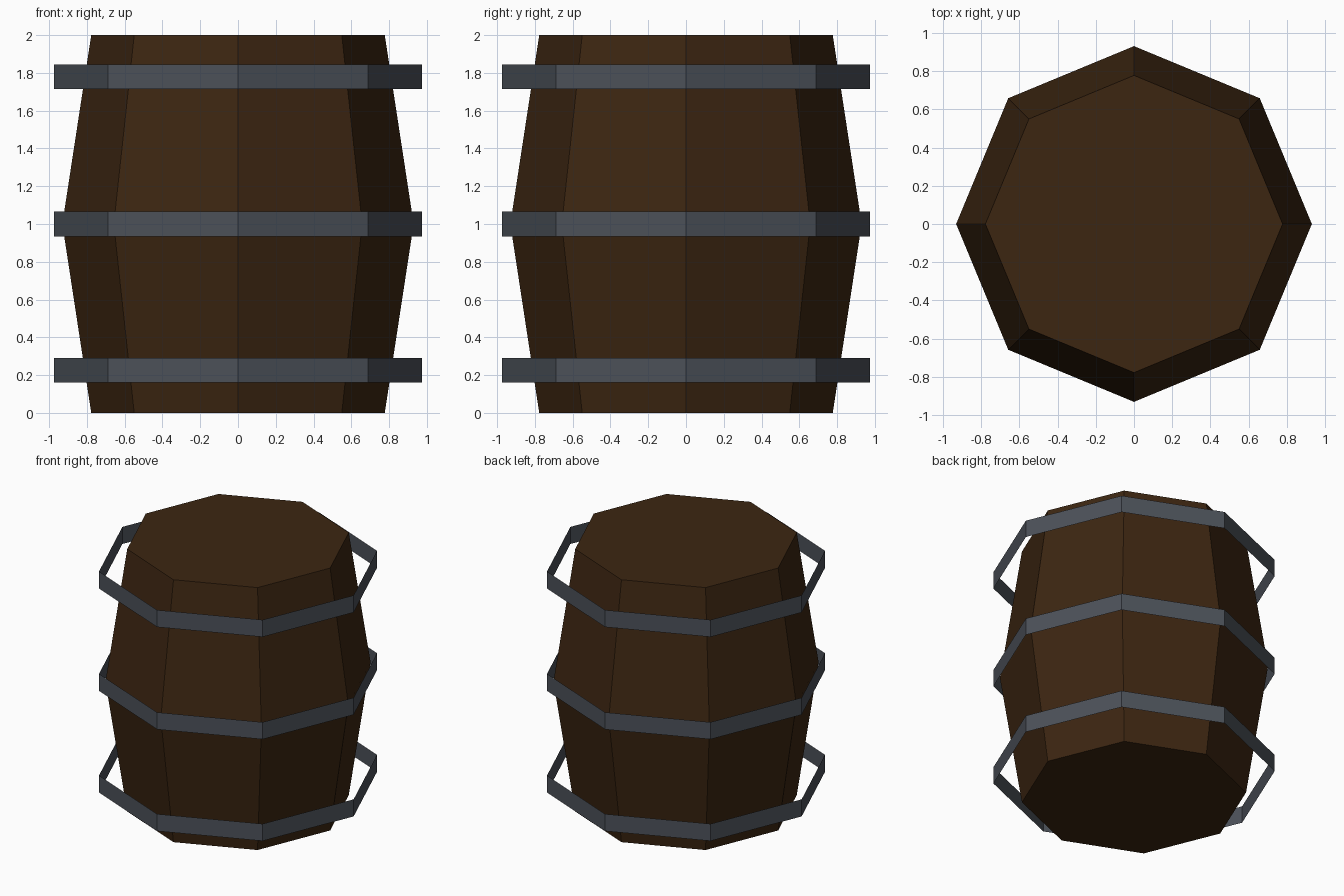
import bpy
import bmesh
from math import cos, sin, tau

cube = bpy.data.objects.get("Cube")
if cube:
    bpy.data.objects.remove(cube, do_unlink=True)

SIDES = 8


def make_material(name, rgb):
    mat = bpy.data.materials.new(name)
    mat.use_nodes = True
    color = (*rgb, 1.0)
    mat.diffuse_color = color
    shader = mat.node_tree.nodes["Principled BSDF"]
    shader.inputs["Base Color"].default_value = color
    shader.inputs["Roughness"].default_value = 0.8
    return mat


def lathe(name, profile, mat, capped):
    """Sweep (radius, height) pairs around z into a flat-sided shell."""
    bm = bmesh.new()
    rings = [[bm.verts.new((r * cos(tau * i / SIDES), r * sin(tau * i / SIDES), z))
              for i in range(SIDES)] for r, z in profile]
    for low, high in zip(rings, rings[1:]):
        for i in range(SIDES):
            j = (i + 1) % SIDES
            bm.faces.new((low[i], low[j], high[j], high[i]))
    if capped:
        bm.faces.new(rings[0][::-1])
        bm.faces.new(rings[-1])
    mesh = bpy.data.meshes.new(name)
    bm.to_mesh(mesh)
    bm.free()
    mesh.materials.append(mat)
    obj = bpy.data.objects.new(name, mesh)
    bpy.context.collection.objects.link(obj)
    return obj


wood = make_material("dark_wood", (0.045, 0.019, 0.0056))
iron = make_material("grey_iron", (0.072, 0.082, 0.1))

# Bulging wooden body with flat ends
lathe("barrel_body", [(0.777, 0), (0.93, 1), (0.777, 2)], wood, True)

# Three loose sheet-metal hoops, open at top and bottom
for label, height in (("lower", 0.225), ("middle", 1.0), ("upper", 1.78)):
    lathe(f"{label}_hoop", [(0.975, height - 0.065), (0.975, height + 0.065)], iron, False)
